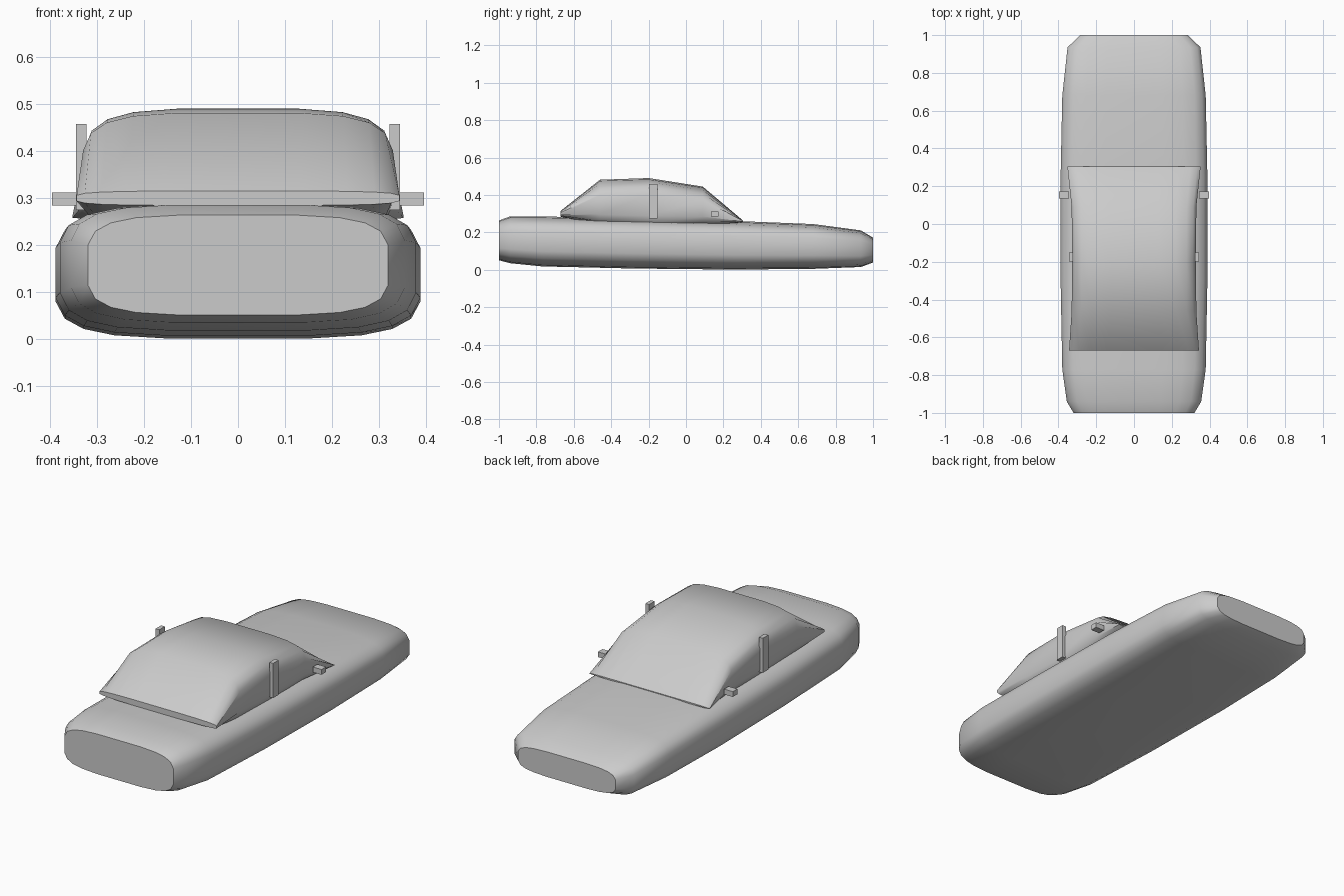
import bpy, bmesh, math

if "Cube" in bpy.data.objects:
    bpy.data.objects.remove(bpy.data.objects["Cube"])

SIDES = 20


def ring(y, a, z0, z1):
    """Rounded-rectangle (superellipse) section across the car."""
    c, h = (z0 + z1) / 2, (z1 - z0) / 2
    pts = []
    for i in range(SIDES):
        t = 2 * math.pi * (i + 0.5) / SIDES
        x = math.copysign(abs(math.cos(t)) ** 0.5, math.cos(t)) * a
        z = math.copysign(abs(math.sin(t)) ** 0.5, math.sin(t)) * h + c
        pts.append((x, y, z))
    return pts


def loft(name, sections):
    bm = bmesh.new()
    rings = [[bm.verts.new(p) for p in ring(*s)] for s in sections]
    for r, s in zip(rings, rings[1:]):
        for i in range(SIDES):
            j = (i + 1) % SIDES
            bm.faces.new((r[i], r[j], s[j], s[i]))
    bm.faces.new(rings[0])
    bm.faces.new(rings[-1])
    bmesh.ops.recalc_face_normals(bm, faces=bm.faces)
    me = bpy.data.meshes.new(name)
    bm.to_mesh(me)
    bm.free()
    ob = bpy.data.objects.new(name, me)
    bpy.context.collection.objects.link(ob)
    bpy.ops.object.select_all(action='DESELECT')
    ob.select_set(True)
    bpy.context.view_layer.objects.active = ob
    bpy.ops.object.shade_smooth_by_angle(angle=math.radians(42))
    return ob


def box(name, lo, hi):
    bpy.ops.mesh.primitive_cube_add(
        size=1, location=[(p + q) / 2 for p, q in zip(lo, hi)])
    ob = bpy.context.object
    ob.name = name
    ob.scale = [q - p for p, q in zip(lo, hi)]


# Lower body: (y, half width, bottom, top)
loft("car_body", [
    (-1.00, 0.322, 0.050, 0.264),
    (-0.94, 0.358, 0.034, 0.286),
    (-0.77, 0.382, 0.017, 0.286),
    (-0.30, 0.391, 0.006, 0.275),
    (0.25, 0.391, 0.000, 0.262),
    (0.68, 0.382, 0.004, 0.245),
    (0.935, 0.354, 0.014, 0.211),
    (1.00, 0.287, 0.038, 0.172),
])

# Cabin, pinched to thin lips at both ends
loft("cabin", [
    (-0.67, 0.346, 0.284, 0.315),
    (-0.46, 0.332, 0.215, 0.482),
    (-0.20, 0.330, 0.200, 0.491),
    (0.09, 0.332, 0.215, 0.445),
    (0.305, 0.355, 0.255, 0.263),
])

# Side pillars and mirrors
for side, s in (("right", 1), ("left", -1)):
    xs = sorted((s * 0.323, s * 0.345))
    box(side + "_pillar", (xs[0], -0.198, 0.274), (xs[1], -0.152, 0.458))
    xs = sorted((s * 0.345, s * 0.396))
    box(side + "_mirror", (xs[0], 0.135, 0.284), (xs[1], 0.173, 0.312))
